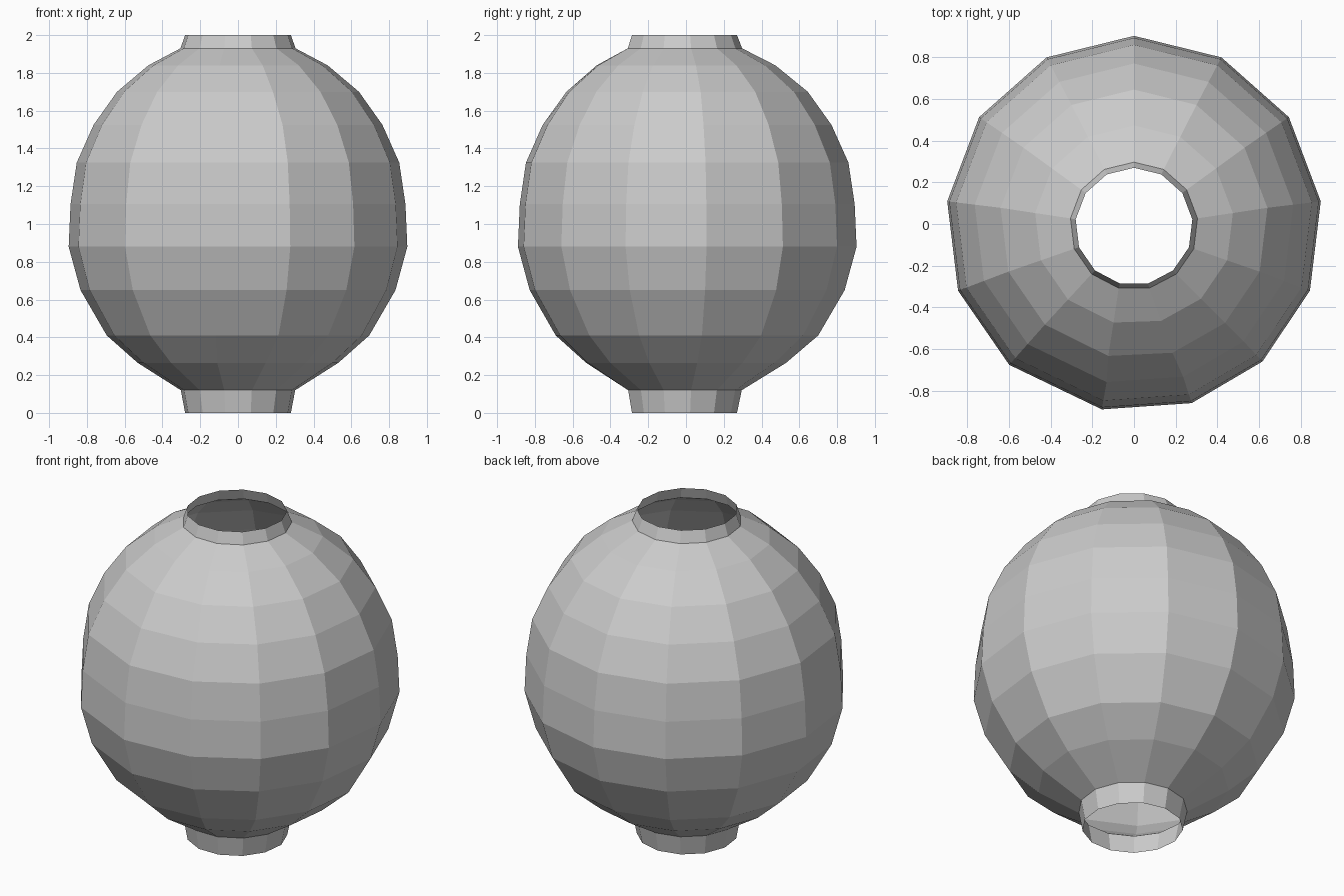
import bpy, bmesh
from math import sin, cos, pi, radians

if "Cube" in bpy.data.objects:
    bpy.data.objects.remove(bpy.data.objects["Cube"])

SIDES = 13
# small hand-made irregularity of the two front ribs (degrees)
RIB_SHIFT = {5: -1.5, 6: -4, 7: -4}


def ring_shell(name, profile):
    """Open faceted shell swept around z; profile rows are radius, height, y offset, irregularity."""
    bm = bmesh.new()
    rings = []
    for r, z, dy, wobble in profile:
        ring = []
        for i in range(SIDES):
            a = 2 * pi * i / SIDES + radians(RIB_SHIFT.get(i, 0)) * wobble
            ring.append(bm.verts.new((r * sin(a), r * cos(a) + dy, z)))
        rings.append(ring)
    for low, high in zip(rings, rings[1:]):
        for i in range(SIDES):
            j = (i + 1) % SIDES
            bm.faces.new((low[j], low[i], high[i], high[j]))
    bm.normal_update()
    bmesh.ops.recalc_face_normals(bm, faces=bm.faces[:])
    mesh = bpy.data.meshes.new(name)
    bm.to_mesh(mesh)
    bm.free()
    obj = bpy.data.objects.new(name, mesh)
    bpy.context.collection.objects.link(obj)
    return obj


# paper globe
ring_shell("lantern_globe", [
    (0.305, 0.12, -0.01, 0), (0.535, 0.265, -0.005, 0.5), (0.70, 0.41, 0, 1),
    (0.84, 0.65, 0, 1), (0.903, 0.88, 0, 1), (0.893, 1.105, 0, 1),
    (0.86, 1.325, 0, 1), (0.77, 1.525, 0, 1), (0.645, 1.70, 0, 0.7),
    (0.478, 1.84, -0.005, 0.5), (0.307, 1.93, -0.01, 0),
])

# open collars at the bottom and top
ring_shell("bottom_collar", [(0.282, 0, -0.012, 0), (0.305, 0.12, -0.01, 0)])
ring_shell("top_collar", [(0.307, 1.93, -0.01, 0), (0.282, 2.0, -0.012, 0)])
